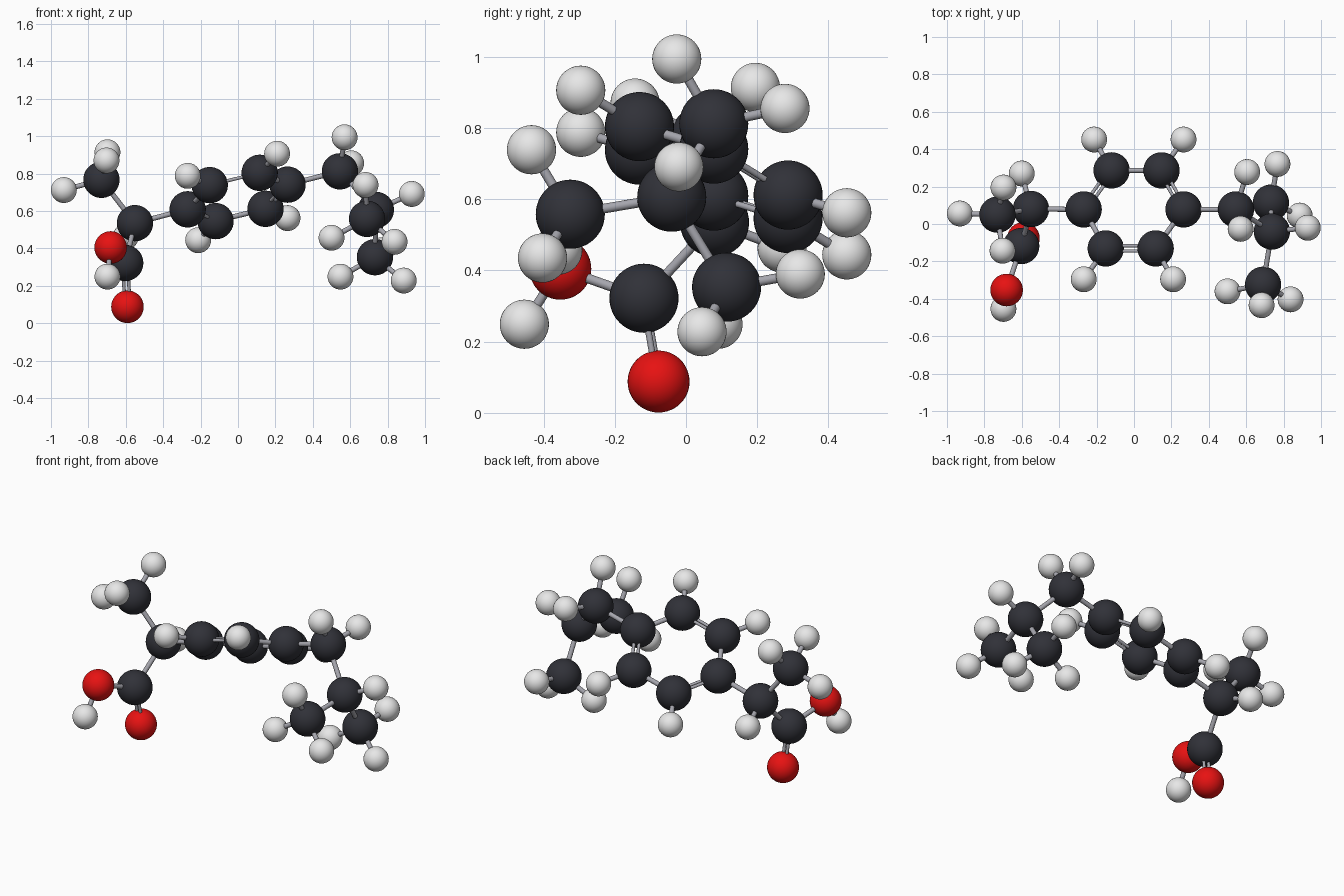
import bpy
from math import cos, sin, radians
from mathutils import Vector

cube = bpy.data.objects.get("Cube")
if cube:
    bpy.data.objects.remove(cube, do_unlink=True)


def material(name, color):
    mat = bpy.data.materials.new(name)
    mat.use_nodes = True
    mat.diffuse_color = (*color, 1)
    bsdf = next(n for n in mat.node_tree.nodes if n.type == 'BSDF_PRINCIPLED')
    bsdf.inputs["Base Color"].default_value = (*color, 1)
    return mat


charcoal = material("charcoal", (.03, .031, .04))
red = material("red", (.8, .006, .006))
white = material("off white", (.8, .8, .8))
grey = material("bond grey", (.38, .38, .42))

# Ball radius and material for each element
STYLE = {"carbon": (.097, charcoal), "oxygen": (.087, red), "hydrogen": (.069, white)}
BOND_RADIUS = .0135
DOUBLE_RADIUS = .009
DOUBLE_OFFSET = .014
places = {}


def finish(name, mat):
    obj = bpy.context.object
    obj.name = name
    obj.data.materials.append(mat)
    bpy.ops.object.shade_smooth_by_angle()
    return obj


def atom(name, element, position):
    radius, mat = STYLE[element]
    places[name] = Vector(position)
    bpy.ops.mesh.primitive_uv_sphere_add(segments=40, ring_count=24, radius=radius,
                                         location=position)
    finish(name, mat)


def rod(name, start, end, radius):
    axis = end - start
    bpy.ops.mesh.primitive_cylinder_add(vertices=20, radius=radius, depth=axis.length,
                                        location=(start + end) / 2)
    obj = finish(name, grey)
    obj.rotation_euler = axis.to_track_quat('Z', 'Y').to_euler()


def bond(first, second, double=False):
    start, end = places[first], places[second]
    name = f"bond_{first}_to_{second}"
    if not double:
        rod(name, start, end, BOND_RADIUS)
        return
    # Two thin rods side by side
    side = (end - start).cross(Vector((0, 0, 1))).normalized() * DOUBLE_OFFSET
    for sign in (-1, 1):
        rod(name, start + side * sign, end + side * sign, DOUBLE_RADIUS)


def branch(parent, name, element, position, double=False):
    atom(name, element, position)
    bond(parent, name, double)


def hydrogens(parent, *positions):
    for i, position in enumerate(positions):
        branch(parent, f"{parent}_hydrogen_{i}", "hydrogen", position)


# Six-sided ring, tilted, with hydrogens on the four free corners
center = Vector((-.002, .078, .675))
long_axis = Vector((.267, 0, .066))
short_axis = Vector((.018, .241, -.111))
for k in range(6):
    angle = radians(60 * k)
    spoke = long_axis * cos(angle) + short_axis * sin(angle)
    atom(f"ring_{k}", "carbon", center + spoke)
    if k % 3:
        hydrogens(f"ring_{k}", center + spoke * 1.79)
for k in range(6):
    bond(f"ring_{k}", f"ring_{(k + 1) % 6}", double=k % 2 == 0)

# Forked chain on the +x side
branch("ring_0", "chain_link", "carbon", (.545, .078, .812))
hydrogens("chain_link", (.57, -.026, .994), (.605, .278, .855))
branch("chain_link", "chain_fork", "carbon", (.737, -.04, .606))
hydrogens("chain_fork", (.929, -.02, .691))
branch("chain_fork", "front_tip", "carbon", (.69, -.325, .558))
hydrogens("front_tip", (.682, -.434, .739), (.5, -.36, .457), (.837, -.403, .435))
branch("chain_fork", "low_tip", "carbon", (.732, .114, .353))
hydrogens("low_tip", (.548, .09, .249), (.886, .045, .228), (.767, .321, .39))

# Acid group and upper tip on the -x side
branch("ring_3", "acid_fork", "carbon", (-.551, .08, .535))
hydrogens("acid_fork", (-.6, .27, .463))
branch("acid_fork", "upper_tip", "carbon", (-.73, .05, .767))
hydrogens("upper_tip", (-.931, .056, .712), (-.698, .195, .914), (-.703, -.143, .87))
branch("acid_fork", "acid_carbon", "carbon", (-.603, -.118, .322))
branch("acid_carbon", "double_oxygen", "oxygen", (-.591, -.077, .088), double=True)
branch("acid_carbon", "single_oxygen", "oxygen", (-.681, -.353, .405))
hydrogens("single_oxygen", (-.698, -.454, .249))
